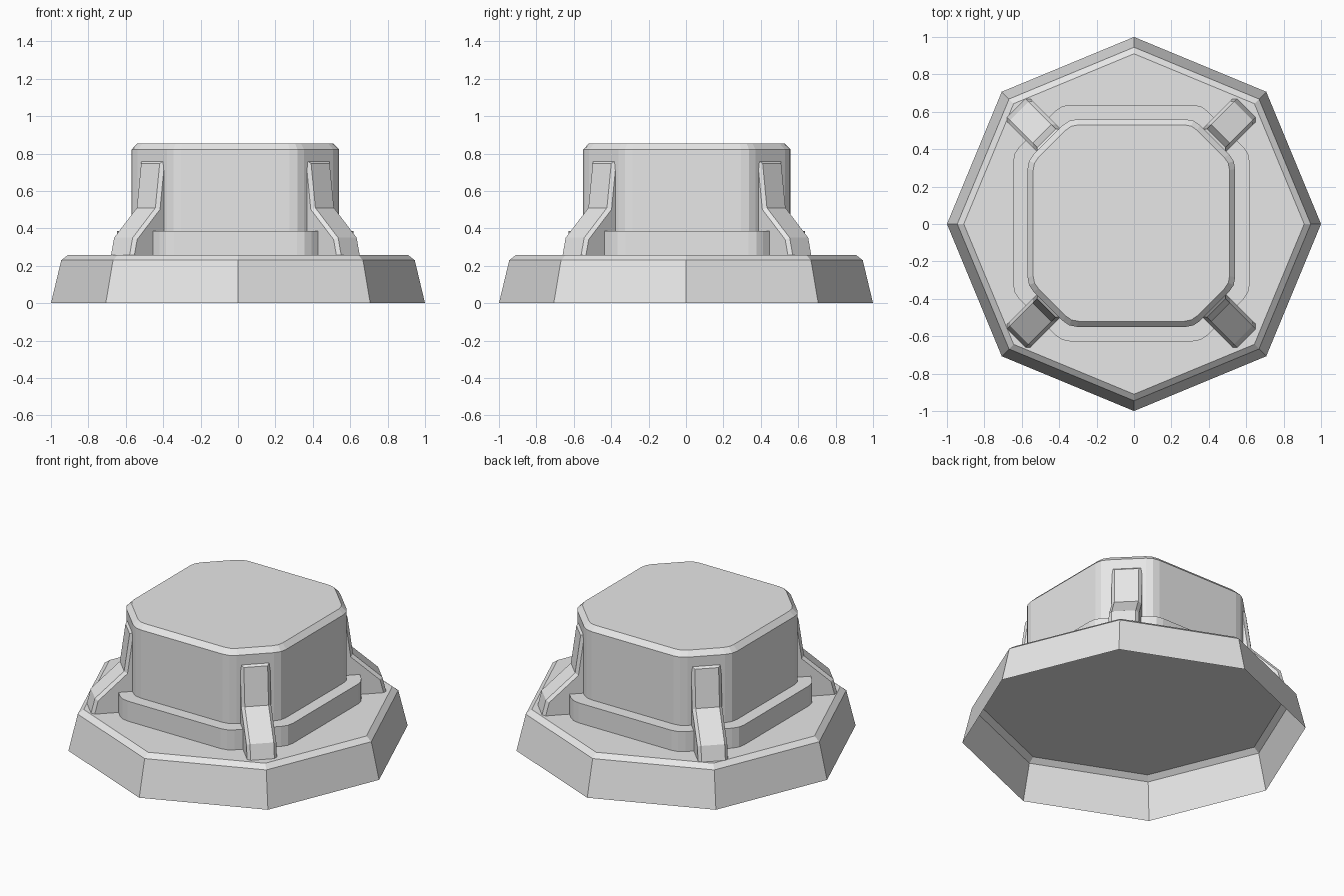
import bpy
import bmesh
import math
from mathutils import Matrix, Vector

default = bpy.data.objects.get("Cube")
if default:
    bpy.data.objects.remove(default)

# One plain grey material
grey = bpy.data.materials.new("plain_grey")
grey.use_nodes = True
grey.diffuse_color = (0.8, 0.8, 0.8, 1)
grey.node_tree.nodes["Principled BSDF"].inputs["Base Color"].default_value = (0.8, 0.8, 0.8, 1)

CENTRE = Vector((-0.014, 0.005, 0))
DECK = 0.257


def finish(bm, name):
    mesh = bpy.data.meshes.new(name)
    bm.to_mesh(mesh)
    bm.free()
    mesh.materials.append(grey)
    obj = bpy.data.objects.new(name, mesh)
    bpy.context.collection.objects.link(obj)
    return obj


def loft(name, rings):
    """Skin a stack of equal rings and cap the top; the underside stays open."""
    bm = bmesh.new()
    loops = [[bm.verts.new(p) for p in ring] for ring in rings]
    n = len(loops[0])
    for low, high in zip(loops, loops[1:]):
        for i in range(n):
            j = (i + 1) % n
            bm.faces.new((low[i], low[j], high[j], high[i]))
    bm.faces.new(loops[-1])
    return finish(bm, name)


def octagon(radius, z):
    return [Vector((radius * math.cos(k * math.pi / 4), radius * math.sin(k * math.pi / 4), z))
            for k in range(8)]


def soft_octagon(half, diagonal, z, cut=0.045):
    """Square with cut corners, where x + y = diagonal, each angle softened."""
    c = diagonal - half
    corners = []
    for k in range(4):
        turn = Matrix.Rotation(k * math.pi / 2, 3, "Z")
        corners += [turn @ Vector((half, c, z)), turn @ Vector((c, half, z))]
    ring = []
    for i, p in enumerate(corners):
        a = p + (corners[i - 1] - p).normalized() * cut
        b = p + (corners[(i + 1) % 8] - p).normalized() * cut
        ring += [a, (a + b) / 4 + p / 2, b]
    return [v + CENTRE for v in ring]


# Flared base, hollow underneath
loft("base", [octagon(1, 0), octagon(0.945, 0.23), octagon(0.91, DECK)])

# Step around the foot of the body
loft("body_step", [soft_octagon(0.632, 1.006, z) for z in (DECK, 0.385)])

# Body with a chamfered top edge
loft("body", [soft_octagon(0.555, 0.89, DECK),
              soft_octagon(0.555, 0.89, 0.822),
              soft_octagon(0.525, 0.848, 0.853, 0.04)])

# Diagonal brackets, profile as (distance from centre, height)
PROFILE = [(0.5, DECK), (0.87, DECK), (0.847, 0.35), (0.675, 0.51), (0.64, 0.765), (0.5, 0.765)]


def bracket(name, angle, half_width=0.088):
    bm = bmesh.new()
    sides = [[bm.verts.new((r, y, z)) for r, z in PROFILE] for y in (-half_width, half_width)]
    n = len(PROFILE)
    bm.faces.new(sides[0])
    bm.faces.new(sides[1][::-1])
    for i in range(n):
        j = (i + 1) % n
        bm.faces.new((sides[0][j], sides[0][i], sides[1][i], sides[1][j]))
    bmesh.ops.recalc_face_normals(bm, faces=bm.faces)
    # Chamfer the outer edges and the top lip
    edges = [e for e in bm.edges
             if all(v.co.x > 0.6 for v in e.verts)
             and (abs(e.verts[0].co.y - e.verts[1].co.y) < 0.01
                  and max(v.co.z for v in e.verts) > DECK + 0.01
                  or min(v.co.z for v in e.verts) > 0.7)]
    bmesh.ops.bevel(bm, geom=edges, offset=0.018, segments=1, affect="EDGES")
    bm.transform(Matrix.Translation(CENTRE) @ Matrix.Rotation(angle, 4, "Z"))
    return finish(bm, name)


for k, place in enumerate(("back_left", "back_right", "front_right", "front_left")):
    bracket(place + "_bracket", math.pi / 4 + k * math.pi / 2)
